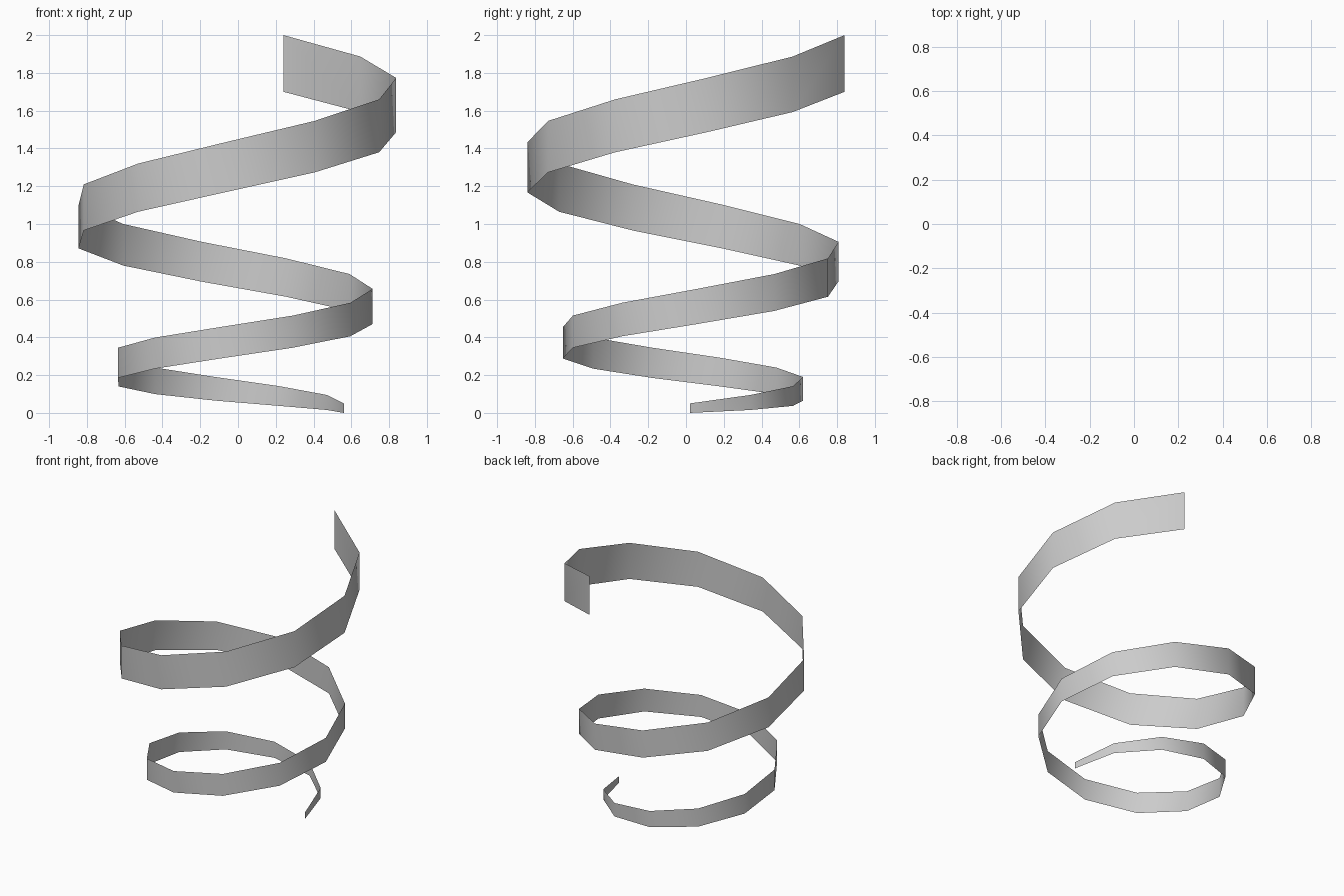
import bpy, bmesh, math

if "Cube" in bpy.data.objects:
    bpy.data.objects.remove(bpy.data.objects["Cube"])

STEPS, TURN = 24, math.radians(33)      # 24 segments, 2.2 turns
CENTRE = (-0.026, 0.02)

# Profile keys, one every three segments along the spiral
RADIUS = [.586, .607, .641, .695, .762, .822, .855, .868, .862]
BOTTOM = [0, .065, .185, .345, .54, .78, 1.065, 1.38, 1.70]
TOP = [.05, .19, .345, .515, .735, 1.0, 1.32, 1.66, 2.0]


def sample(keys, i):
    """Smooth interpolation through the keys."""
    k = [3 * keys[0] - 3 * keys[1] + keys[2]] + keys
    k.append(3 * keys[-1] - 3 * keys[-2] + keys[-3])
    n = min(i // 3, len(keys) - 2)
    t = i / 3 - n
    a, b, c, d = k[n:n + 4]
    return b + t / 2 * (c - a + t * (2*a - 5*b + 4*c - d + t * (3*(b - c) + d - a)))


# Upright widening ribbon swept around the spiral
bm = bmesh.new()
previous = None
for i in range(STEPS + 1):
    r = sample(RADIUS, i)
    x = CENTRE[0] + r * math.cos(i * TURN)
    y = CENTRE[1] + r * math.sin(i * TURN)
    pair = [bm.verts.new((x, y, sample(keys, i))) for keys in (BOTTOM, TOP)]
    if previous:
        face = bm.faces.new((previous[0], pair[0], pair[1], previous[1]))
        face.smooth = True
    previous = pair

mesh = bpy.data.meshes.new("spiral_ribbon")
bm.to_mesh(mesh)
bm.free()
bpy.context.collection.objects.link(bpy.data.objects.new("spiral_ribbon", mesh))
